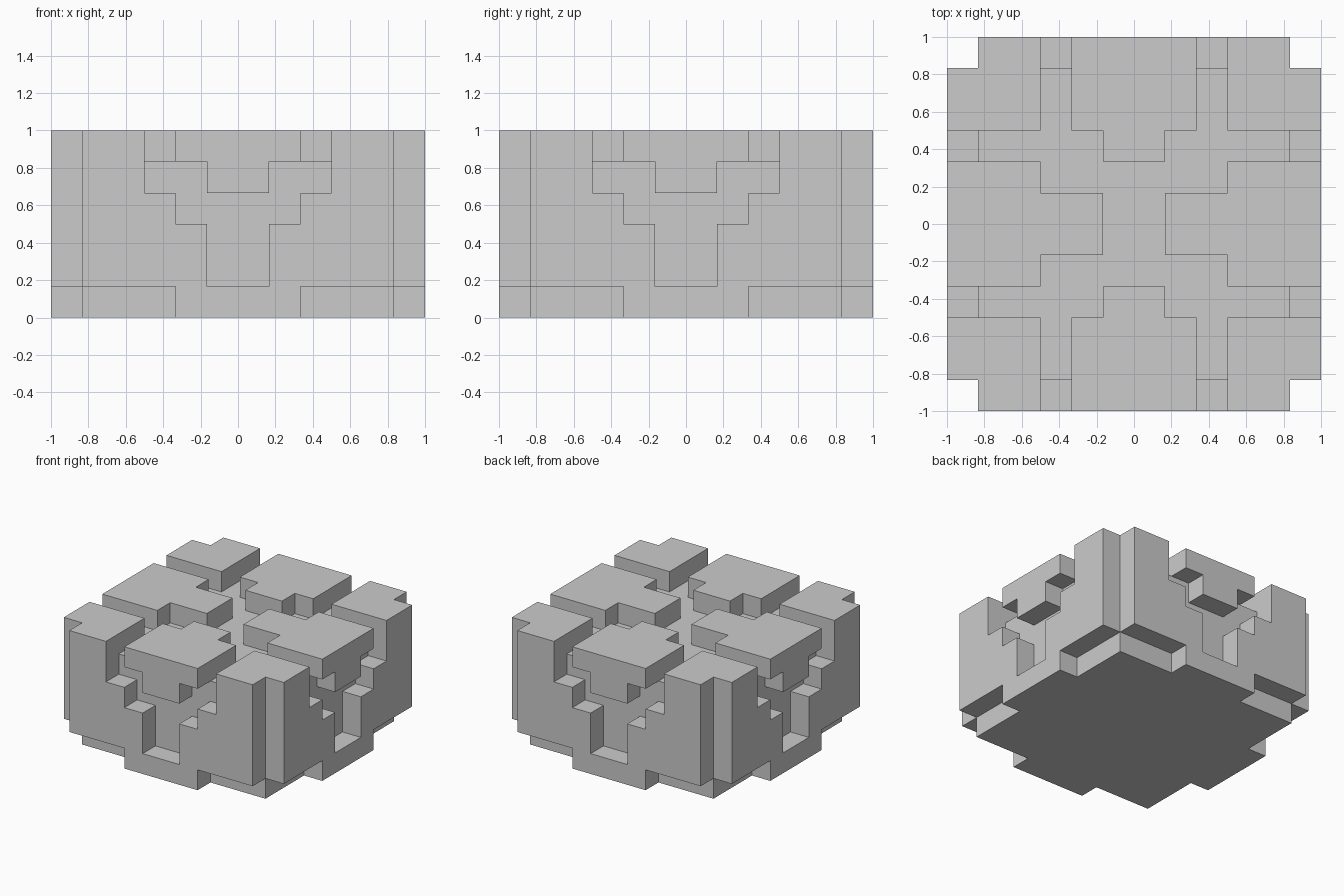
import bpy, bmesh
from math import radians

if "Cube" in bpy.data.objects:
    bpy.data.objects.remove(bpy.data.objects["Cube"])

U = 1 / 6  # the whole design sits on a 1/6 unit grid


def prism(name, outline, lo, hi, upright=False, turns=0):
    """Extrude an outline along z (flat) or y (upright), then quarter-turn it about z."""
    bm = bmesh.new()
    rings = []
    for d in (lo, hi):
        ring = []
        for a, b in outline:
            x, y, z = (a, d, b) if upright else (a, b, d)
            for _ in range(turns):
                x, y = -y, x
            ring.append(bm.verts.new((x * U, y * U, z * U)))
        bm.faces.new(ring)
        rings.append(ring)
    n = len(outline)
    for i in range(n):
        j = (i + 1) % n
        bm.faces.new((rings[0][i], rings[0][j], rings[1][j], rings[1][i]))
    bmesh.ops.recalc_face_normals(bm, faces=bm.faces)
    mesh = bpy.data.meshes.new(name)
    bm.to_mesh(mesh)
    bm.free()
    ob = bpy.data.objects.new(name, mesh)
    bpy.context.collection.objects.link(ob)
    return ob


def mirrored(half):
    """Complete a right-hand half outline with its mirror image."""
    return half + [(-a, b) for a, b in reversed(half)]


# Core block
core = prism("grooved_block", [(-5, -5), (5, -5), (5, 5), (-5, 5)], 0, 5)

# Stepped wall plate with a foot tab; corner and edge tiles for the top
wall = mirrored([(2, 0), (2, 1), (5, 1), (5, 5), (3, 5), (3, 4),
                 (2, 4), (2, 3), (1, 3), (1, 1)])
corner = [(3, 3), (6, 3), (6, 5), (5, 5), (5, 6), (3, 6)]
parts = []
for t in range(4):
    tip = -1 if t % 2 else -2  # side tiles reach further towards the middle
    edge = mirrored([(2, -6), (2, -3), (1, -3), (1, tip)])
    lip = [(-1, 4), (1, 4), (1, 5), (-1, 5)]
    parts += [
        prism("wall_plate", wall, -6, -5, True, t),
        prism("corner_tile", corner, 5, 6, False, t),
        prism("edge_tile", edge, 5, 6, False, t),
        prism("edge_tile_lip", lip, -6, -5, True, t),
    ]

# Fuse everything into one clean solid
bpy.context.view_layer.objects.active = core
for part in parts:
    mod = core.modifiers.new("fuse", 'BOOLEAN')
    mod.operation = 'UNION'
    mod.solver = 'EXACT'
    mod.object = part
    bpy.ops.object.modifier_apply(modifier=mod.name)
    bpy.data.objects.remove(part)

# Merge coplanar faces
bm = bmesh.new()
bm.from_mesh(core.data)
bmesh.ops.remove_doubles(bm, verts=bm.verts, dist=1e-4)
bmesh.ops.dissolve_limit(bm, angle_limit=radians(1), verts=bm.verts, edges=bm.edges)
bm.to_mesh(core.data)
bm.free()
